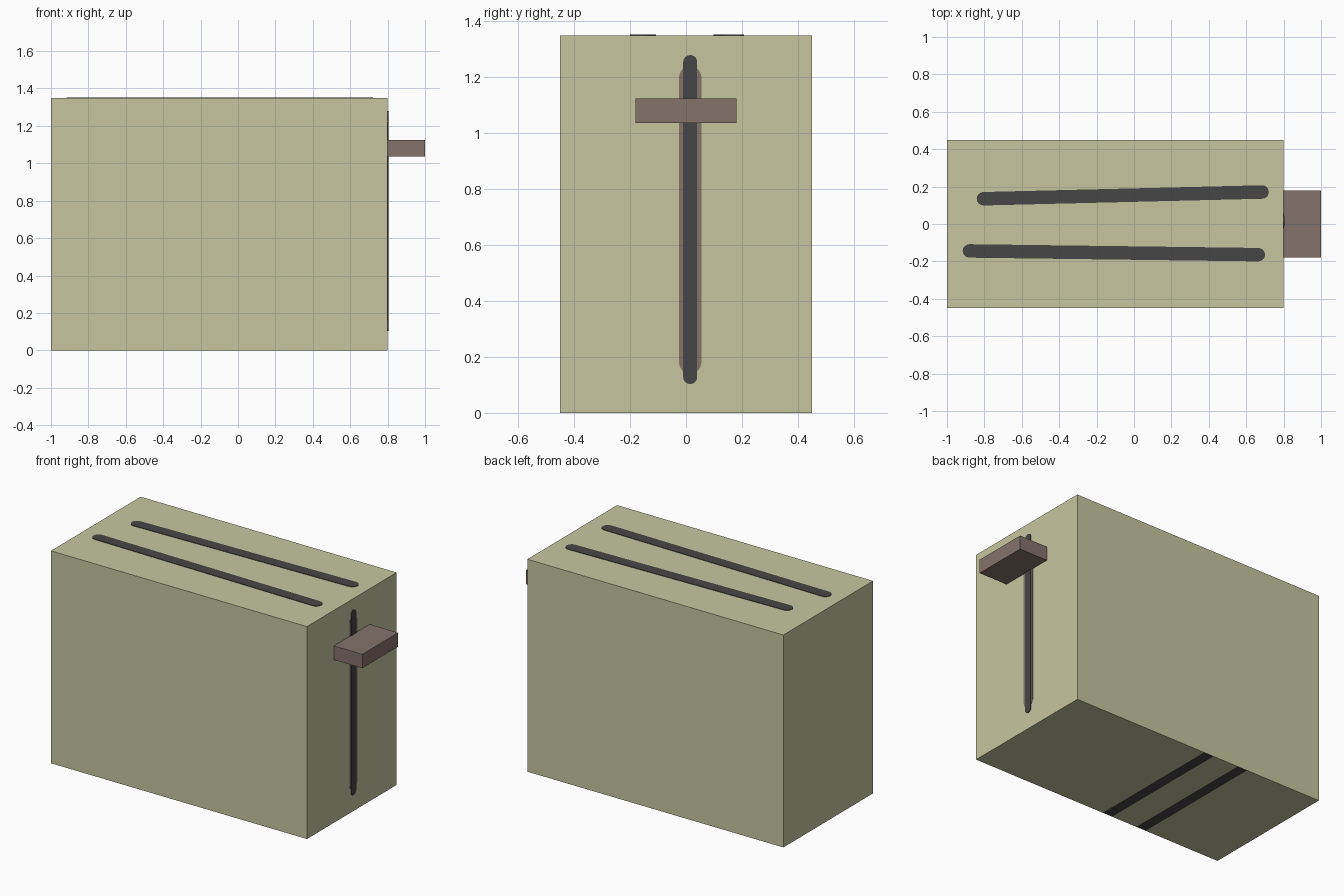
import bpy, bmesh, math
from mathutils import Matrix, Vector

if "Cube" in bpy.data.objects:
    bpy.data.objects.remove(bpy.data.objects["Cube"])


def material(name, rgb):
    m = bpy.data.materials.new(name)
    m.diffuse_color = (*rgb, 1)
    m.use_nodes = True
    m.node_tree.nodes["Principled BSDF"].inputs["Base Color"].default_value = m.diffuse_color
    return m


CREAM = material("olive cream", (0.565, 0.565, 0.352))
BROWN = material("dull brown", (0.235, 0.168, 0.147))
DARK = material("dark grey", (0.061, 0.061, 0.061))


def finish(bm, name, *mats):
    bmesh.ops.recalc_face_normals(bm, faces=bm.faces)
    me = bpy.data.meshes.new(name)
    bm.to_mesh(me)
    bm.free()
    for m in mats:
        me.materials.append(m)
    ob = bpy.data.objects.new(name, me)
    bpy.context.collection.objects.link(ob)
    return ob


def box(lo, hi):
    lo, hi = Vector(lo), Vector(hi)
    bm = bmesh.new()
    bmesh.ops.create_cube(bm, size=1, matrix=Matrix.Translation((lo + hi) / 2)
                          @ Matrix.Diagonal((*(hi - lo), 1)))
    return bm


def slot(name, p, q, r, place, height, mat):
    """Thin round-ended plate from p to q; place maps (u, v, h) to space."""
    p, q = Vector(p), Vector(q)
    a = math.atan2(q.y - p.y, q.x - p.x)
    pts = []
    for c, start in ((q, a - math.pi / 2), (p, a + math.pi / 2)):
        for i in range(9):
            t = start + math.pi * i / 8
            pts.append((c.x + r * math.cos(t), c.y + r * math.sin(t)))
    bm = bmesh.new()
    base = [bm.verts.new(place(u, v, -0.002)) for u, v in pts]
    top = [bm.verts.new(place(u, v, height)) for u, v in pts]
    bm.faces.new(base)
    bm.faces.new(top)
    for i in range(len(pts)):
        j = (i + 1) % len(pts)
        bm.faces.new((base[i], base[j], top[j], top[i]))
    return finish(bm, name, mat)


# Body, with two dark strips cut into the underside
body = box((-1, -0.45, 0), (0.8, 0.45, 1.35))
strips = [(-0.465, -0.395), (-0.215, -0.145)]
for x in [x for s in strips for x in s]:
    under = [f for f in body.faces if f.normal.z < -0.5]
    geom = under + list({e for f in under for e in f.edges}) \
        + list({v for f in under for v in f.verts})
    bmesh.ops.bisect_plane(body, geom=geom, plane_co=(x, 0, 0), plane_no=(1, 0, 0))
    body.normal_update()
for f in body.faces:
    cx = f.calc_center_median().x
    if f.normal.z < -0.5 and any(a < cx < b for a, b in strips):
        f.material_index = 1
finish(body, "toaster_body", CREAM, DARK)

# Bread slots on the top
on_top = lambda u, v, h: (u, v, 1.35 + h)
slot("back_bread_slot", (-0.805, 0.135), (0.685, 0.171), 0.036, on_top, 0.003, DARK)
slot("front_bread_slot", (-0.88, -0.144), (0.665, -0.164), 0.036, on_top, 0.003, DARK)

# Lever track on the right side: brown edging beneath a dark slit
on_side = lambda u, v, h: (0.8 + h, u, v)
slot("lever_track_edge", (0.015, 0.18), (0.015, 1.2), 0.04, on_side, 0.0015, BROWN)
slot("lever_track", (0.015, 0.128), (0.015, 1.255), 0.025, on_side, 0.004, DARK)

# Lever
finish(box((0.8, -0.18, 1.036), (1, 0.18, 1.124)), "lever", BROWN)
